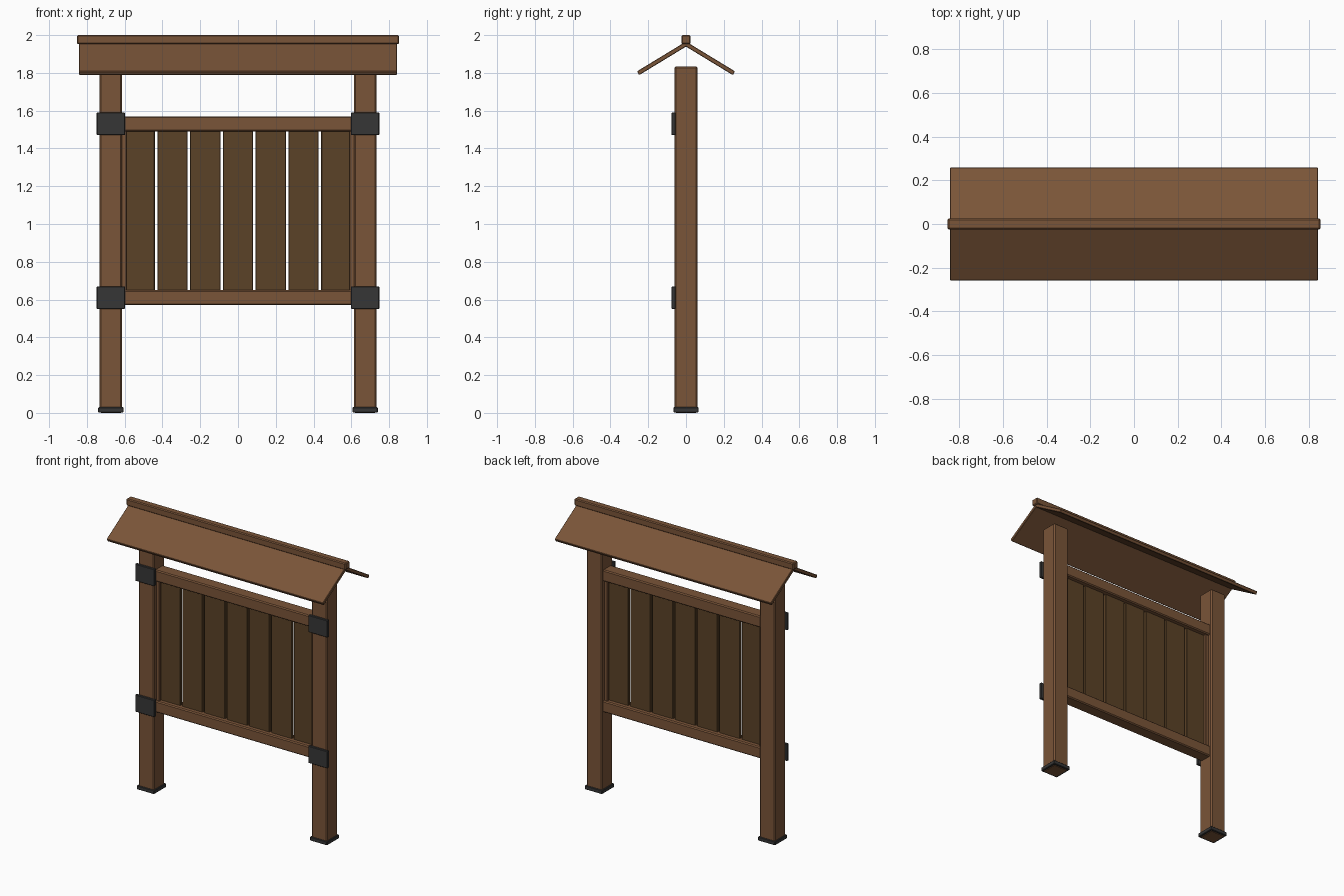
import bpy, bmesh, math
from mathutils import Matrix

if "Cube" in bpy.data.objects:
    bpy.data.objects.remove(bpy.data.objects["Cube"])


def material(name, rgb):
    m = bpy.data.materials.new(name)
    m.diffuse_color = (*rgb, 1)
    m.use_nodes = True
    m.node_tree.nodes["Principled BSDF"].inputs["Base Color"].default_value = m.diffuse_color
    return m


WOOD = material("warm brown wood", (0.195, 0.090, 0.040))
PLANK = material("dark brown wood", (0.105, 0.054, 0.020))
METAL = material("dark grey metal", (0.037, 0.037, 0.037))


def box(name, lo, hi, mat, bevel=0.005, matrix=None):
    """Bevelled box between two corners, optionally transformed."""
    bm = bmesh.new()
    bmesh.ops.create_cube(bm, size=1)
    for v in bm.verts:
        v.co = [a + (b - a) * (c + 0.5) for a, b, c in zip(lo, hi, v.co)]
    if bevel:
        bmesh.ops.bevel(bm, geom=bm.edges[:], offset=bevel, segments=1,
                        affect='EDGES', profile=0.5)
    if matrix:
        bm.transform(matrix)
    bmesh.ops.recalc_face_normals(bm, faces=bm.faces[:])
    mesh = bpy.data.meshes.new(name)
    bm.to_mesh(mesh)
    bm.free()
    mesh.materials.append(mat)
    ob = bpy.data.objects.new(name, mesh)
    bpy.context.collection.objects.link(ob)
    return ob


# Posts with metal feet, side stiles and front brackets
for side, s in (("left", -1), ("right", 1)):
    px = 0.673 * s
    box(f"{side}_post", (px - 0.06, -0.06, 0), (px + 0.06, 0.06, 1.835), WOOD, 0.008)
    box(f"{side}_foot", (px - 0.067, -0.067, 0.003), (px + 0.067, 0.067, 0.03), METAL, 0.003)
    sx = 0.603 * s
    box(f"{side}_stile", (sx - 0.014, -0.03, 0.62), (sx + 0.014, 0.03, 1.52), WOOD, 0.003)
    for level, z in (("lower", 0.61), ("upper", 1.53)):
        box(f"{side}_{level}_bracket", (px - 0.075, -0.076, z - 0.06),
            (px + 0.075, -0.056, z + 0.06), METAL, 0.003)

# Horizontal rails
for level, z in (("lower", 0.61), ("upper", 1.53)):
    box(f"{level}_rail", (-0.62, -0.045, z - 0.04), (0.62, 0.045, z + 0.04), WOOD, 0.007)

# Seven vertical panel planks
for i in range(7):
    x = (i - 3) * 0.1735
    box(f"panel_plank_{i + 1}", (x - 0.08, -0.012, 0.63), (x + 0.08, 0.012, 1.51), PLANK, 0.003)

# Sloping roof boards, hinged at the ridge
for side, s in (("front", 1), ("back", -1)):
    turn = Matrix.Translation((0, 0, 1.966)) @ Matrix.Rotation(s * math.radians(31.3), 4, 'X')
    y0, y1 = sorted((0.0, -0.304 * s))
    box(f"{side}_roof_board", (-0.842, y0, -0.023), (0.842, y1, 0), WOOD, 0.003, turn)

# Ridge beam
box("ridge_beam", (-0.853, -0.025, 1.952), (0.853, 0.025, 2.0), WOOD, 0.006)
